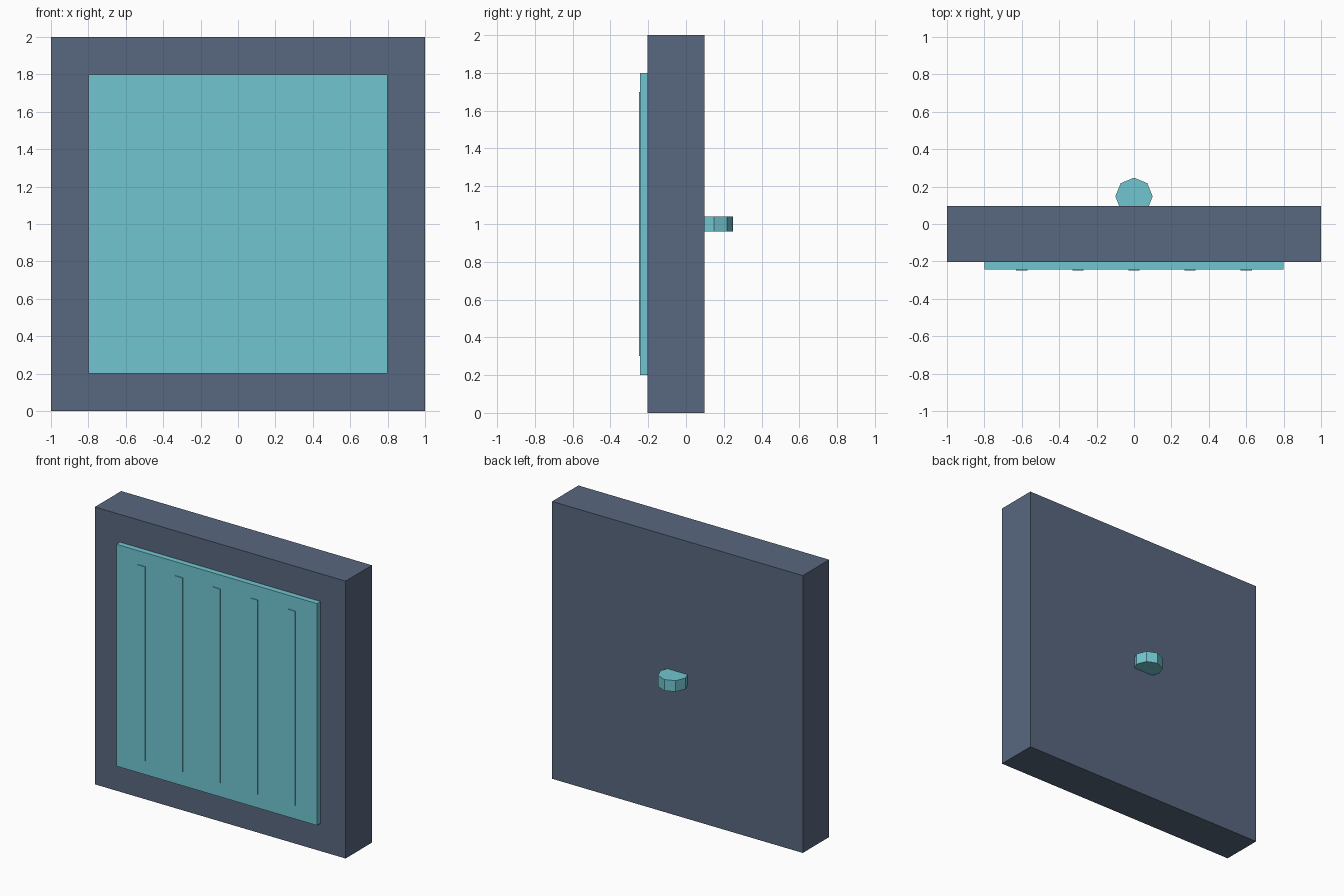
import bpy
import math

cube = bpy.data.objects.get("Cube")
if cube:
    bpy.data.objects.remove(cube, do_unlink=True)


def make_material(name, rgb):
    mat = bpy.data.materials.new(name)
    mat.use_nodes = True
    color = (*rgb, 1.0)
    mat.diffuse_color = color
    mat.node_tree.nodes["Principled BSDF"].inputs["Base Color"].default_value = color
    return mat


def finish(name, mat):
    obj = bpy.context.object
    obj.name = name
    obj.data.name = name
    obj.data.materials.append(mat)
    bpy.ops.object.shade_flat()
    return obj


def box(name, x, y, z, mat):
    """Box spanning the given (min, max) range on each axis."""
    spans = (x, y, z)
    bpy.ops.mesh.primitive_cube_add(size=1, location=[(a + b) / 2 for a, b in spans])
    bpy.context.object.scale = [b - a for a, b in spans]
    bpy.ops.object.transform_apply(location=False, rotation=False, scale=True)
    return finish(name, mat)


slate = make_material("slate blue", (0.098, 0.136, 0.209))
teal = make_material("light teal", (0.165, 0.565, 0.638))

FRONT, BACK = -0.2025, 0.0975
PANEL_FRONT = FRONT - 0.04
RIB_FRONT = PANEL_FRONT - 0.005

# Thick square slab
box("slab", (-1, 1), (FRONT, BACK), (0, 2), slate)

# Raised front panel
box("front_panel", (-0.8, 0.8), (PANEL_FRONT, FRONT), (0.2, 1.8), teal)

# Five thin vertical ribs on the panel
for i in range(5):
    x = (i - 2) * 0.3
    box(f"rib_{i + 1}", (x - 0.03, x + 0.03), (RIB_FRONT, PANEL_FRONT), (0.3, 1.7), teal)

# Octagonal knob half sunk into the back
bpy.ops.mesh.primitive_cylinder_add(vertices=8, radius=0.1, depth=0.08,
                                    location=(0, BACK + 0.05, 1))
finish("back_knob", teal)
